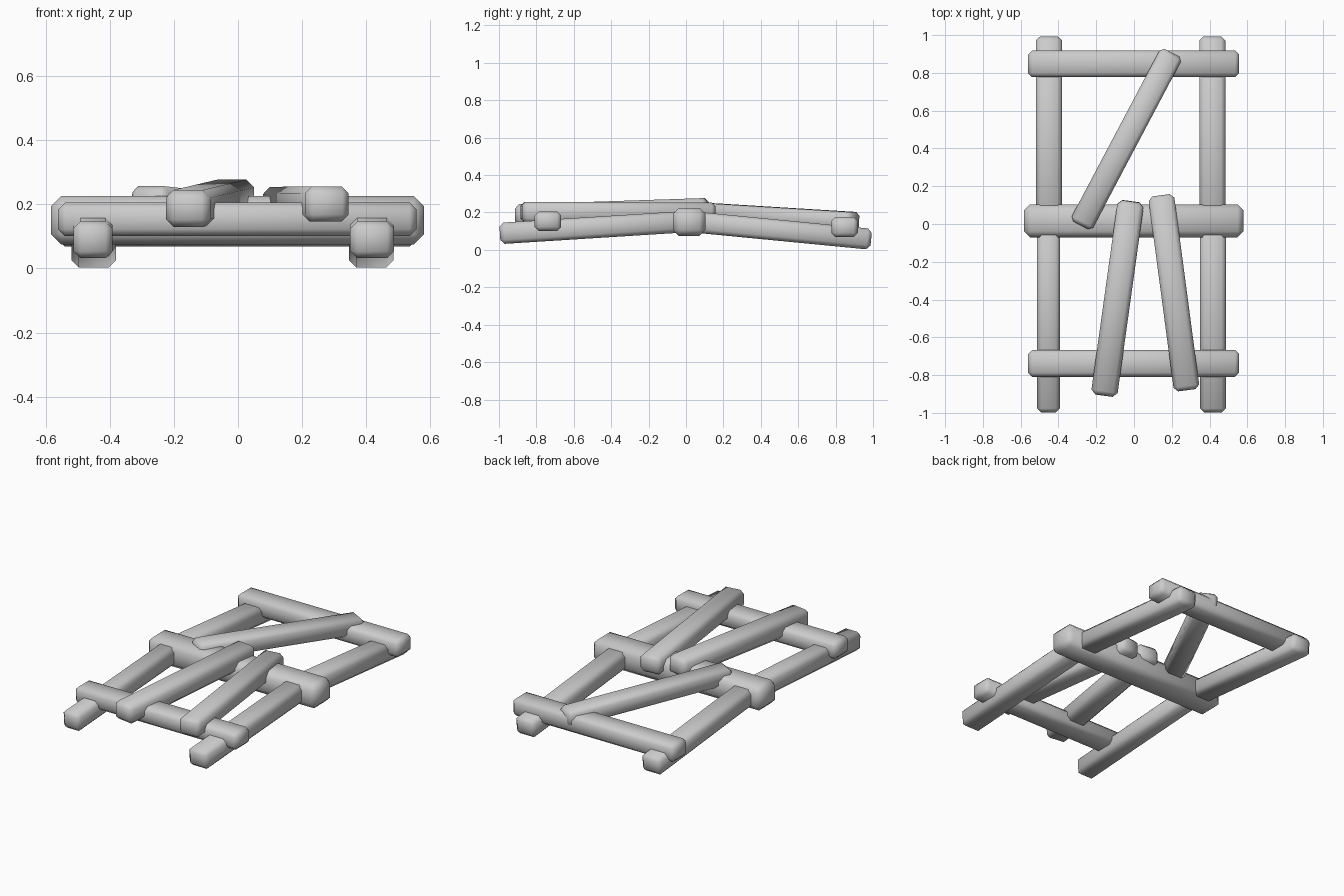
import bpy, bmesh
from mathutils import Vector, Matrix

if "Cube" in bpy.data.objects:
    bpy.data.objects.remove(bpy.data.objects["Cube"])


def beam(name, a, b, width, height, bevel):
    """Chamfered timber running from end centre a to end centre b."""
    a, b = Vector(a), Vector(b)
    along = (b - a).normalized()
    side = Vector((0, 0, 1)).cross(along).normalized()
    up = along.cross(side)
    rot = Matrix((along, side, up)).transposed().to_4x4()

    bm = bmesh.new()
    bmesh.ops.create_cube(bm, size=1)
    bmesh.ops.scale(bm, vec=((b - a).length, width, height), verts=bm.verts)
    bmesh.ops.bevel(bm, geom=bm.edges[:], offset=bevel, segments=1,
                    affect='EDGES', profile=0.5)
    for f in bm.faces:
        f.smooth = True
    mesh = bpy.data.meshes.new(name)
    bm.to_mesh(mesh)
    bm.free()
    ob = bpy.data.objects.new(name, mesh)
    ob.matrix_world = Matrix.Translation((a + b) / 2) @ rot
    bpy.context.collection.objects.link(ob)
    return ob


# Side rails, sloping down from the middle bar to the ground at both ends
for label, xf, xb, wf in (("left", -0.452, -0.45, 0.122), ("right", 0.418, 0.415, 0.137)):
    beam(f"front_{label}_rail", (xf, -0.995, 0.088), (xf, 0.02, 0.152), wf, 0.114, 0.022)
    beam(f"back_{label}_rail", (xb, 0.99, 0.057), (xb, 0.0, 0.153), 0.138, 0.112, 0.022)

# Crossbars
beam("middle_crossbar", (-0.583, 0.017, 0.15), (0.58, 0.017, 0.15), 0.175, 0.15, 0.032)
beam("front_crossbar", (-0.561, -0.738, 0.153), (0.557, -0.738, 0.153), 0.142, 0.105, 0.022)
beam("back_crossbar", (-0.561, 0.848, 0.122), (0.557, 0.848, 0.122), 0.142, 0.108, 0.022)

# Loose planks lying across the frame
beam("back_diagonal_plank", (0.2, 0.905, 0.152), (-0.283, -0.008, 0.208), 0.128, 0.1, 0.02)
beam("front_left_plank", (-0.159, -0.908, 0.186), (-0.016, 0.12, 0.22), 0.14, 0.115, 0.024)
beam("front_right_plank", (0.28, -0.88, 0.201), (0.143, 0.152, 0.199), 0.137, 0.11, 0.022)
